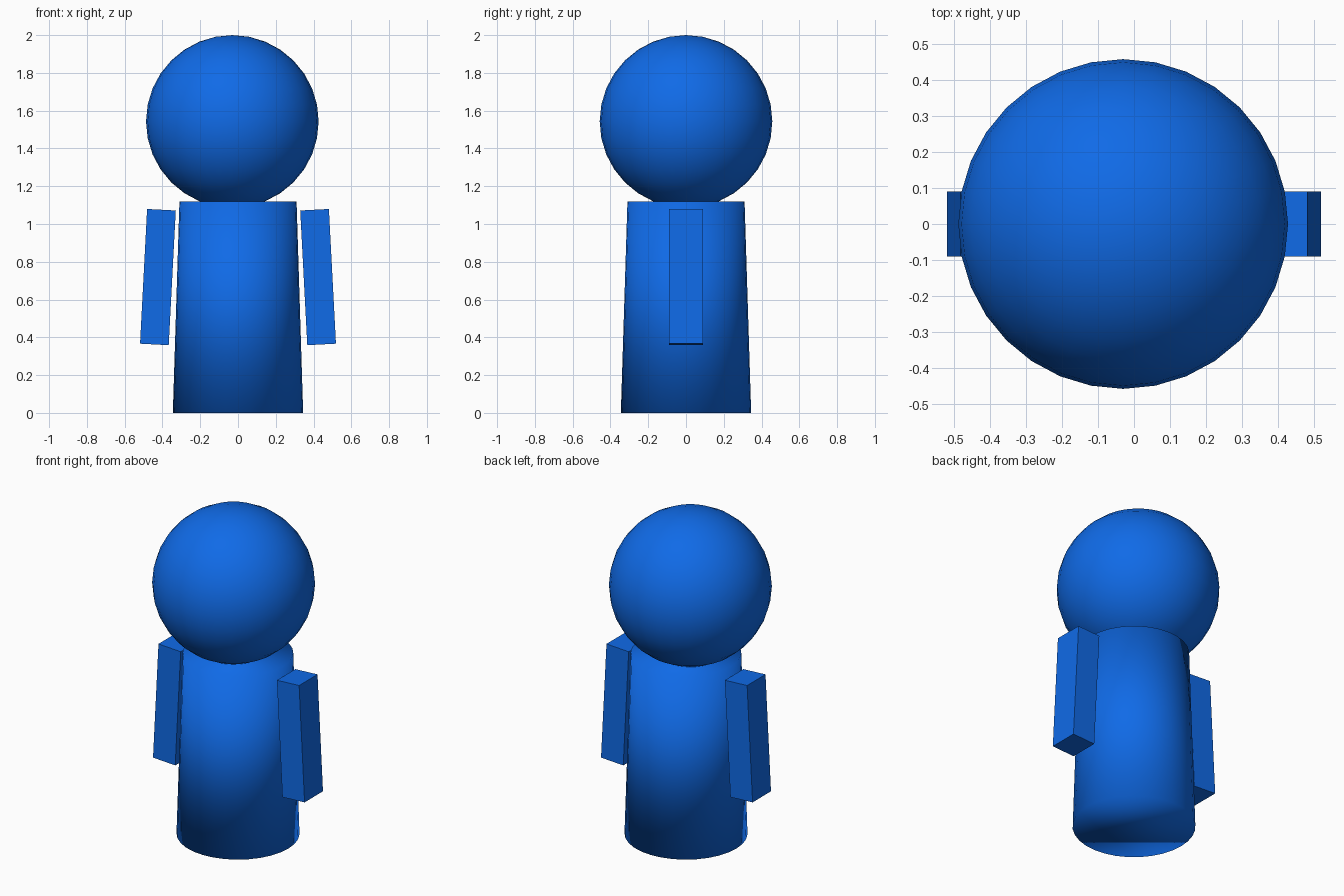
import bpy
import math

cube = bpy.data.objects.get("Cube")
if cube:
    bpy.data.objects.remove(cube, do_unlink=True)

# Single blue material
blue = bpy.data.materials.new("blue")
blue.use_nodes = True
colour = (0.005, 0.145, 0.8, 1.0)
blue.diffuse_color = colour
blue.node_tree.nodes["Principled BSDF"].inputs["Base Color"].default_value = colour


def finish(name, smooth):
    """Name the active object, colour it and set its shading."""
    obj = bpy.context.active_object
    obj.name = name
    obj.data.name = name
    obj.data.materials.append(blue)
    if smooth:
        bpy.ops.object.shade_smooth()
    return obj


# Tapered body, softly shaded right across its rims
bpy.ops.mesh.primitive_cone_add(vertices=32, radius1=0.345, radius2=0.31,
                                depth=1.12, location=(0, 0, 0.56))
finish("body", True)

# Round head, slightly off centre
bpy.ops.mesh.primitive_uv_sphere_add(segments=32, ring_count=16, radius=0.457,
                                     location=(-0.03, 0, 1.543))
finish("head", True)

# Box arms that splay outwards towards the bottom
for side, name in ((1, "left_arm"), (-1, "right_arm")):
    bpy.ops.mesh.primitive_cube_add(size=1, location=(side * 0.424, 0, 0.719),
                                    rotation=(0, -side * math.radians(3), 0))
    arm = finish(name, False)
    arm.scale = (0.152, 0.18, 0.714)
